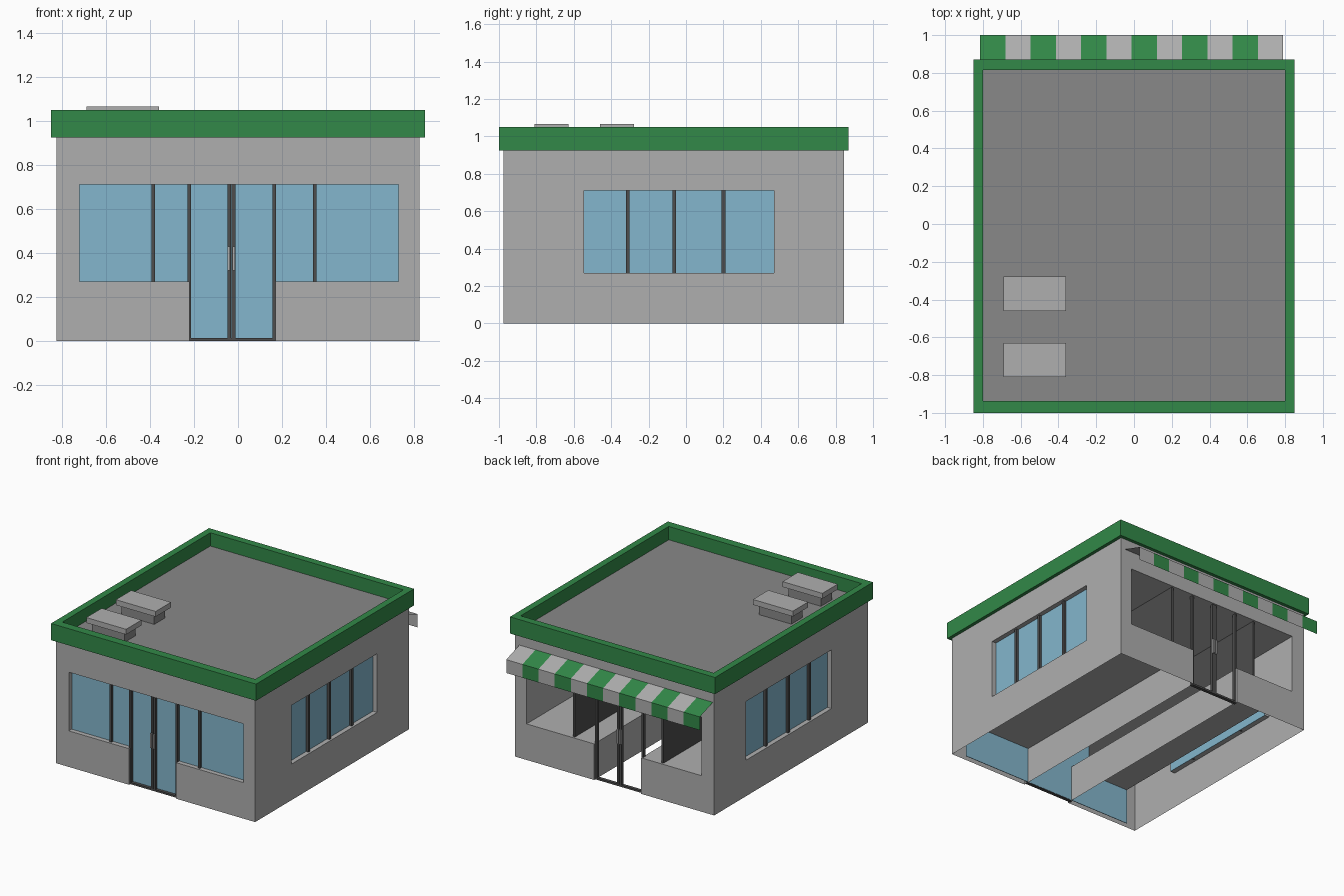
import bpy, bmesh

if "Cube" in bpy.data.objects:
    bpy.data.objects.remove(bpy.data.objects["Cube"])

def mat(name, r, g, b):
    m = bpy.data.materials.new(name)
    m.diffuse_color = (r, g, b, 1)
    m.use_nodes = True
    m.node_tree.nodes["Principled BSDF"].inputs["Base Color"].default_value = m.diffuse_color
    return m

WALL = mat("light_grey", 0.43, 0.43, 0.43)
GREEN = mat("green", 0.032, 0.25, 0.065)
GLASS = mat("blue_glass", 0.23, 0.47, 0.61)
DARK = mat("dark_frame", 0.075, 0.075, 0.075)
ROOF = mat("roof_grey", 0.25, 0.25, 0.25)

def finish(bm, name, mats, recalc=True):
    bmesh.ops.remove_doubles(bm, verts=bm.verts[:], dist=1e-5)
    if recalc:
        bmesh.ops.recalc_face_normals(bm, faces=bm.faces[:])
    me = bpy.data.meshes.new(name)
    bm.to_mesh(me)
    bm.free()
    for m in mats:
        me.materials.append(m)
    ob = bpy.data.objects.new(name, me)
    bpy.context.collection.objects.link(ob)
    return ob

def quad(bm, *pts):
    return bm.faces.new([bm.verts.new(p) for p in pts])

def add_box(bm, x0, x1, y0, y1, z0, z1):
    r = bmesh.ops.create_cube(bm, size=1)
    for v in r["verts"]:
        v.co = ((x0 + x1) / 2 + v.co.x * (x1 - x0),
                (y0 + y1) / 2 + v.co.y * (y1 - y0),
                (z0 + z1) / 2 + v.co.z * (z1 - z0))

def boxes(name, m, *dims):
    bm = bmesh.new()
    for d in dims:
        add_box(bm, *d)
    return finish(bm, name, [m])

# Main dimensions
WX, YF, YB = 0.825, -0.975, 0.845       # wall faces
Z0, Z1, ZT = 0.27, 0.71, 0.925          # sill, head, wall top
WL, WR, DL, DR = -0.72, 0.73, -0.22, 0.17   # window and door edges
SY0, SY1 = -0.545, 0.47                 # side window ends
RECESS = 0.035

# Wall shell: open underneath, T-shaped opening running from front to back
bm = bmesh.new()
zs = [0, Z0, Z1, ZT]
xs = [-WX, WL, DL, DR, WR, WX]
ys = [YF, SY0, SY1, YB]
for y in (YF, YB):
    for i in range(5):
        for k in range(3):
            if (k == 1 and 1 <= i <= 3) or (k == 0 and i == 2):
                continue
            quad(bm, (xs[i], y, zs[k]), (xs[i+1], y, zs[k]),
                 (xs[i+1], y, zs[k+1]), (xs[i], y, zs[k+1]))
profile = [(DL, 0), (DL, Z0), (WL, Z0), (WL, Z1), (DL, Z1),
           (DR, Z1), (WR, Z1), (WR, Z0), (DR, Z0), (DR, 0)]
for a, b in zip(profile, profile[1:]):
    quad(bm, (a[0], YF, a[1]), (b[0], YF, b[1]), (b[0], YB, b[1]), (a[0], YB, a[1]))
loop = [(SY0, Z0), (SY1, Z0), (SY1, Z1), (SY0, Z1)]
for s in (-1, 1):
    for j in range(3):
        for k in range(3):
            if j == 1 and k == 1:
                continue
            quad(bm, (s*WX, ys[j], zs[k]), (s*WX, ys[j+1], zs[k]),
                 (s*WX, ys[j+1], zs[k+1]), (s*WX, ys[j], zs[k+1]))
    for a, b in zip(loop, loop[1:] + loop[:1]):   # side window reveals
        xi = s * (WX - RECESS)
        quad(bm, (s*WX, *a), (s*WX, *b), (xi, *b), (xi, *a))
finish(bm, "walls", [WALL])

# Green roof band: a mitred ring swept round the top
bm = bmesh.new()
outer = [(-0.85, -1.0), (0.85, -1.0), (0.85, 0.87), (-0.85, 0.87)]
inner = [(-0.8, -0.938), (0.8, -0.938), (0.8, 0.815), (-0.8, 0.815)]
for i in range(4):
    j = (i + 1) % 4
    section = [(outer, 0.925), (outer, 1.05), (inner, 1.05), (inner, 0.925)]
    for (p, za), (q, zb) in zip(section, section[1:] + section[:1]):
        quad(bm, (*p[i], za), (*p[j], za), (*q[j], zb), (*q[i], zb))
finish(bm, "roof_band", [GREEN])

# Flat roof deck
boxes("roof_deck", ROOF, (-0.8, 0.8, -0.938, 0.815, 0.945, 0.95))

# Rooftop units: dark plinth and light cap
for n, y in enumerate((-0.72, -0.37)):
    boxes(f"roof_unit_base_{n+1}", ROOF, (-0.66, -0.39, y-0.065, y+0.065, 0.95, 1.025))
    boxes(f"roof_unit_cap_{n+1}", WALL, (-0.69, -0.36, y-0.091, y+0.091, 1.025, 1.065))

# Glass: one sheet behind the front, one in each side window
GY = YF + RECESS
boxes("front_glass", GLASS, (WL, WR, GY, GY + 0.004, 0.004, Z1))
for s, name in ((-1, "left"), (1, "right")):
    xa, xb = sorted((s * (WX - RECESS), s * (WX - RECESS - 0.004)))
    boxes(name + "_glass", GLASS, (xa, xb, SY0, SY1, Z0, Z1))
    xa, xb = sorted((s * (WX - RECESS - 0.002), s * (WX - 0.015)))
    boxes(name + "_mullions", DARK,
          *[(xa, xb, y-0.01, y+0.01, Z0, Z1) for y in (-0.312, -0.063, 0.2)])

# Deep dividers running through the building
boxes("window_dividers", DARK,
      *[(x-0.008, x+0.008, YF + 0.015, YB - 0.015, Z0, Z1) for x in (-0.386, 0.348)])

# Door frames and handles, front and back
for name, y, s in (("front", YF + 0.025, -1), ("back", YB - 0.025, 1)):
    a, b = y - 0.012, y + 0.012
    boxes(name + "_door_frame", DARK,
          (DL-0.01, DL+0.006, a, b, 0.0, Z1), (DR-0.014, DR+0.003, a, b, 0.0, Z1),
          (-0.047, -0.031, a, b, 0.0, Z1), (-0.029, -0.012, a, b, 0.0, Z1),
          (DL, DR, a, b, 0.0, 0.014))
    h0, h1 = sorted((y + s*0.012, y + s*0.022))
    boxes(name + "_door_handles", WALL,
          (-0.047, -0.036, h0, h1, 0.32, 0.43), (-0.024, -0.013, h0, h1, 0.32, 0.43))

# Striped awning over the back: sloping sheet with a hanging valance
bm = bmesh.new()
AX0, AX1, N = -0.815, 0.79, 12
side = [(YB, 0.845), (1.0, 0.795), (1.0, 0.695)]
step = (AX1 - AX0) / N
for i in range(N):
    x0, x1 = AX0 + i * step, AX0 + (i + 1) * step
    for p, q in zip(side, side[1:]):
        f = quad(bm, (x1, *p), (x0, *p), (x0, *q), (x1, *q))
        f.material_index = i % 2
finish(bm, "awning", [GREEN, WALL], recalc=False)
